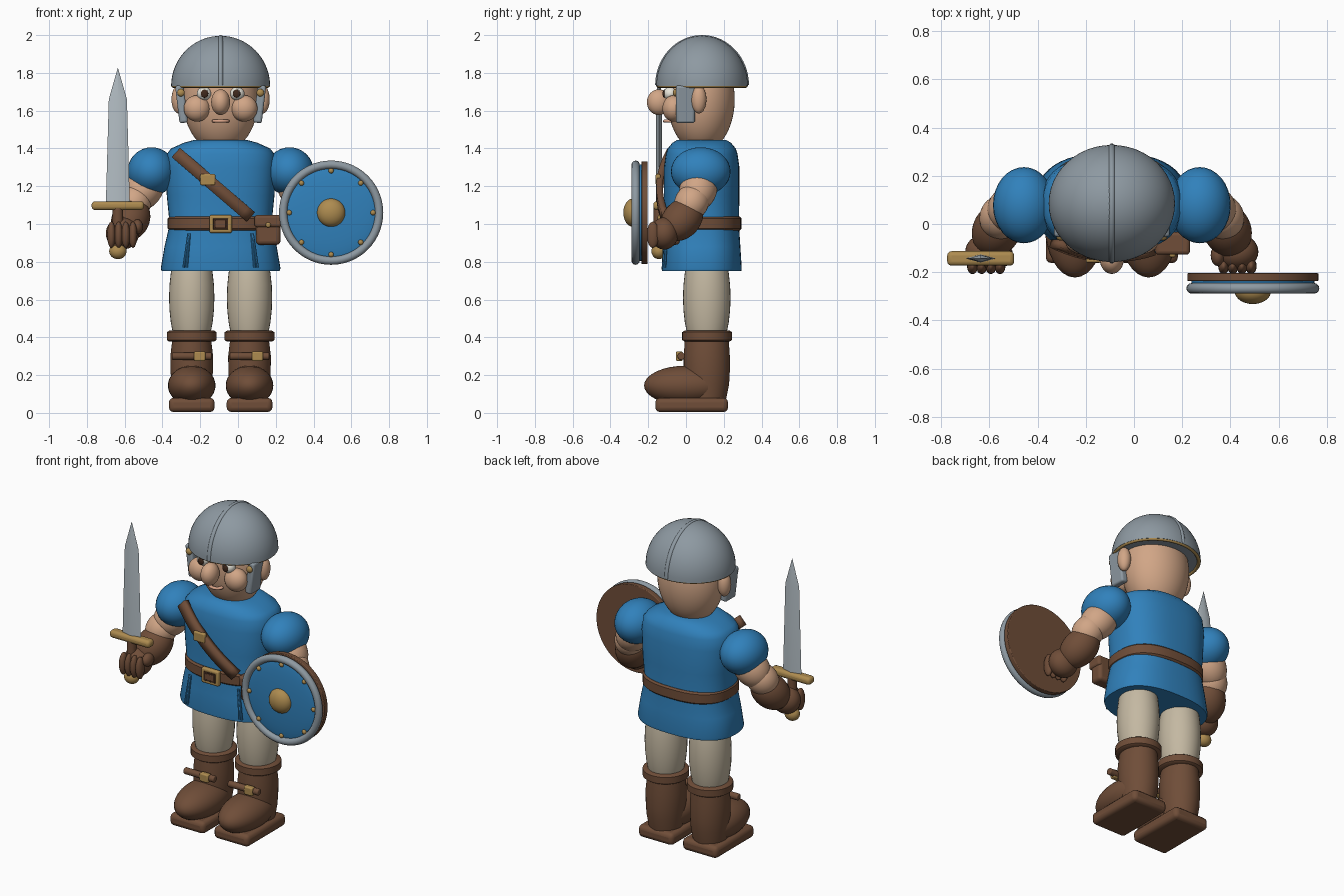
import bpy, bmesh, math
from mathutils import Vector

if "Cube" in bpy.data.objects:
    bpy.data.objects.remove(bpy.data.objects["Cube"])

X0, Y0 = -0.092, 0.083  # middle of the figure


def material(name, rgb):
    m = bpy.data.materials.new(name)
    m.use_nodes = True
    m.diffuse_color = (*rgb, 1)
    m.node_tree.nodes["Principled BSDF"].inputs["Base Color"].default_value = (*rgb, 1)
    return m


BLUE = material("blue cloth", (0.03, 0.22, 0.5))
SKIN = material("skin", (0.64, 0.38, 0.24))
LEATHER = material("brown leather", (0.16, 0.075, 0.04))
TROUSER = material("beige wool", (0.55, 0.48, 0.36))
STEEL = material("grey steel", (0.27, 0.32, 0.36))
BLADE = material("bright steel", (0.45, 0.51, 0.55))
BRASS = material("brass", (0.42, 0.26, 0.08))
WHITE = material("eye white", (0.8, 0.78, 0.7))
DARK = material("dark brown", (0.05, 0.022, 0.012))
LIP = material("pale lip", (0.68, 0.36, 0.24))


def finish(o, name, mat):
    o.name = o.data.name = name
    o.data.materials.append(mat)
    bpy.ops.object.select_all(action="DESELECT")
    o.select_set(True)
    bpy.context.view_layer.objects.active = o
    bpy.ops.object.shade_smooth_by_angle(angle=math.radians(40))
    return o


def ball(name, loc, radii, mat, seg=32):
    bpy.ops.mesh.primitive_uv_sphere_add(segments=seg, ring_count=seg // 2, location=loc)
    o = bpy.context.object
    o.scale = radii
    return finish(o, name, mat)


def box(name, loc, dims, mat, bevel=0.01, rot=(0, 0, 0)):
    bpy.ops.mesh.primitive_cube_add(size=1, location=loc, rotation=rot)
    o = bpy.context.object
    o.scale = dims
    bpy.ops.object.transform_apply(location=False, rotation=False, scale=True)
    b = o.modifiers.new("rounding", "BEVEL")
    b.width, b.segments = bevel, 3
    return finish(o, name, mat)


def rod(name, p, q, r, mat, bevel=0.0, seg=32):
    p, q = Vector(p), Vector(q)
    bpy.ops.mesh.primitive_cylinder_add(vertices=seg, radius=r, depth=(q - p).length, location=(p + q) / 2)
    o = bpy.context.object
    o.rotation_euler = (q - p).to_track_quat("Z", "Y").to_euler()
    if bevel:
        b = o.modifiers.new("rounding", "BEVEL")
        b.width, b.segments, b.limit_method = bevel, 3, "ANGLE"
    return finish(o, name, mat)


def lump(name, p, q, r, mat):
    """Egg shape reaching from p to q, with extra roundness r."""
    p, q = Vector(p), Vector(q)
    o = ball(name, (p + q) / 2, (r, r, (q - p).length / 2 + r * 0.8), mat)
    o.rotation_euler = (q - p).to_track_quat("Z", "Y").to_euler()
    return o


def ring(name, loc, major, minor, mat, scale=(1, 1, 1), rot=(0, 0, 0)):
    bpy.ops.mesh.primitive_torus_add(major_radius=major, minor_radius=minor, major_segments=56,
                                     minor_segments=12, location=loc, rotation=rot)
    o = bpy.context.object
    o.scale = scale
    return finish(o, name, mat)


def loft(name, rings, mat, power=2.0, seg=48):
    """Skin closed rings given as (z, centre x, centre y, half width, half depth)."""
    bm = bmesh.new()
    rows = []
    for z, cx, cy, hx, hy in rings:
        row = []
        for i in range(seg):
            a = math.tau * i / seg
            c, s = math.cos(a), math.sin(a)
            row.append(bm.verts.new((cx + hx * math.copysign(abs(c) ** (2 / power), c),
                                     cy + hy * math.copysign(abs(s) ** (2 / power), s), z)))
        rows.append(row)
    for lo, hi in zip(rows, rows[1:]):
        for i in range(seg):
            j = (i + 1) % seg
            bm.faces.new((lo[i], lo[j], hi[j], hi[i]))
    bm.faces.new(rows[0][::-1])
    bm.faces.new(rows[-1])
    bmesh.ops.recalc_face_normals(bm, faces=bm.faces)
    me = bpy.data.meshes.new(name)
    bm.to_mesh(me)
    bm.free()
    o = bpy.data.objects.new(name, me)
    bpy.context.collection.objects.link(o)
    return finish(o, name, mat)


# Tunic and belt
tunic = [(0.75, 0.312, 0.21), (0.765, 0.317, 0.212), (0.88, 0.297, 0.205), (1.0, 0.27, 0.197), (1.15, 0.285, 0.2),
         (1.3, 0.292, 0.2), (1.37, 0.285, 0.19), (1.4, 0.262, 0.18), (1.43, 0.195, 0.155), (1.445, 0.14, 0.13)]
loft("tunic", [(z, X0, Y0, hx, hy) for z, hx, hy in tunic], BLUE, 2.5)
loft("belt", [(z, X0, Y0, 0.28 - d, 0.21 - d) for z, d in
              ((0.965, 0.01), (0.975, 0), (1.03, 0), (1.04, 0.01))], LEATHER, 2.5)
box("buckle_frame", (X0, -0.135, 1.0), (0.12, 0.03, 0.095), BRASS)
box("buckle_gap", (X0, -0.149, 1.0), (0.08, 0.008, 0.058), DARK, 0.003)
box("buckle_centre", (X0, -0.152, 1.0), (0.055, 0.008, 0.038), LEATHER, 0.003)
for s in (-1, 1):
    for k in (0, 0.016):
        rod("tunic_fold", (X0 + s * (0.165 + k * 0.3), -0.103, 0.95),
            (X0 + s * (0.18 + k), -0.112, 0.77), 0.007, BLUE, seg=8)

# Pouch
box("pouch", (0.16, -0.075, 0.96), (0.13, 0.085, 0.14), LEATHER, 0.02)
box("pouch_flap", (0.16, -0.08, 1.015), (0.145, 0.095, 0.065), LEATHER, 0.015)
ball("pouch_stud", (0.16, -0.13, 0.995), (0.014, 0.01, 0.014), BRASS, 16)

# Diagonal chest strap curving over the front
bm = bmesh.new()
rows = []
direction = Vector((0.39, 0, -0.355)).normalized()
across = Vector((-direction.z, 0, direction.x)) * 0.033
for i in range(13):
    t = i / 12
    x = -0.325 + 0.39 * t
    p = Vector((x, -0.14 + 1.1 * (x - X0) ** 2, 1.375 - 0.335 * t))
    rows.append((bm.verts.new(p + across), bm.verts.new(p - across)))
for a, b in zip(rows, rows[1:]):
    bm.faces.new((a[0], a[1], b[1], b[0]))
me = bpy.data.meshes.new("chest_strap")
bm.to_mesh(me)
bm.free()
strap = bpy.data.objects.new("chest_strap", me)
bpy.context.collection.objects.link(strap)
strap.modifiers.new("thickness", "SOLIDIFY").thickness = 0.034
strap.modifiers["thickness"].offset = 0
finish(strap, "chest_strap", LEATHER)
box("strap_buckle", (-0.16, -0.148, 1.235), (0.08, 0.025, 0.06), BRASS, 0.008)

# Head and face
ball("head", (X0, 0.08, 1.66), (0.2, 0.178, 0.28), SKIN, 48)
ball("nose", (X0, -0.145, 1.645), (0.05, 0.062, 0.068), SKIN)
ring("mouth", (X0, -0.083, 1.545), 0.032, 0.011, LIP, (1.1, 0.9, 0.8))
for s in (-1, 1):
    ball("cheek", (X0 + s * 0.125, -0.065, 1.612), (0.07, 0.06, 0.07), SKIN)
    ball("eye", (X0 + s * 0.088, -0.083, 1.69), (0.038, 0.036, 0.036), WHITE)
    ball("iris", (X0 + s * 0.085, -0.115, 1.69), (0.02, 0.009, 0.022), DARK, 16)
    ball("ear", (X0 + s * 0.222, 0.068, 1.66), (0.038, 0.04, 0.075), SKIN)
    box("cheek_guard", (X0 + s * 0.207, -0.003, 1.635), (0.045, 0.1, 0.2), STEEL, 0.012, (0, s * 0.12, 0))
    ball("guard_rivet", (X0 + s * 0.21, -0.055, 1.695), (0.02, 0.014, 0.02), BRASS, 16)

# Helmet
dome = [(1.73 + 0.266 * math.sin(a), X0, 0.085, 0.262 * math.cos(a), 0.243 * math.cos(a))
        for a in [math.pi / 2 * i / 18 * 0.995 for i in range(19)]]
loft("helmet", dome, STEEL)
ring("helmet_rim", (X0, 0.085, 1.732), 0.25, 0.011, BRASS, (1.0, 0.925, 1.0))
crest = bpy.data.curves.new("helmet_crest", "CURVE")
crest.dimensions = "3D"
crest.bevel_depth, crest.bevel_resolution = 0.014, 3
line = crest.splines.new("POLY")
line.points.add(32)
for i, pt in enumerate(line.points):
    a = math.pi * i / 32
    pt.co = (X0, 0.085 - 0.235 * math.cos(a), 1.735 + 0.252 * math.sin(a), 1)
crest_obj = bpy.data.objects.new("helmet_crest", crest)
bpy.context.collection.objects.link(crest_obj)
crest.materials.append(STEEL)

# Legs and boots
for s in (-1, 1):
    x = X0 + s * 0.153
    ball("trouser_leg", (x, 0.11, 0.61), (0.12, 0.126, 0.34), TROUSER)
    loft("boot_cuff", [(z, x, 0.112, 0.132 - d, 0.132 - d) for z, d in
                       ((0.378, 0.012), (0.386, 0), (0.427, 0), (0.435, 0.012))], LEATHER)
    shaft = [(0.06, 0.095, 0.1), (0.15, 0.108, 0.118), (0.22, 0.112, 0.122),
             (0.3, 0.113, 0.122), (0.36, 0.106, 0.118), (0.41, 0.1, 0.115)]
    loft("boot_shaft", [(z, x, 0.11, hx, hy) for z, hx, hy in shaft], LEATHER)
    ball("boot_foot", (x, 0.0, 0.145), (0.126, 0.222, 0.105), LEATHER)
    box("boot_sole", (x, 0.03, 0.042), (0.242, 0.385, 0.075), LEATHER, 0.025)
    rod("boot_strap", (x - 0.105, -0.025, 0.3), (x + 0.105, -0.025, 0.3), 0.02, LEATHER, 0.006)
    box("boot_buckle", (x + 0.042, -0.035, 0.3), (0.06, 0.035, 0.052), BRASS, 0.008)

# Arms and gloved fists
for s in (-1, 1):
    def at(off, y, z):
        return (X0 + s * off, y, z)
    sleeve = ball("sleeve", at(0.365, 0.078, 1.278), (0.128, 0.158, 0.128), BLUE)
    lump("upper_arm", at(0.38, 0.075, 1.22), at(0.435, 0.055, 1.15), 0.1, SKIN)
    lump("elbow", at(0.445, 0.045, 1.14), at(0.47, 0.015, 1.09), 0.09, SKIN)
    lump("gauntlet", at(0.458, 0.01, 1.06), at(0.495, -0.055, 0.99), 0.1, LEATHER)
    ball("fist", at(0.52, -0.115, 0.95), (0.088, 0.075, 0.085), LEATHER)
    for i in range(4):
        ball("finger", at(0.464 + i * 0.038, -0.175, 0.943), (0.023, 0.033, 0.07), LEATHER, 16)
    ball("thumb", at(0.44, -0.13, 0.985), (0.03, 0.045, 0.04), LEATHER, 16)

# Sword
SX, SY = -0.636, -0.143
loft("blade", [(1.09, SX, SY, 0.064, 0.017), (1.66, SX, SY, 0.048, 0.015),
               (1.825, SX, SY, 0.001, 0.001)], BLADE, seg=4)
box("sword_guard", (SX, SY, 1.097), (0.278, 0.06, 0.046), BRASS, 0.018)
rod("sword_grip", (SX, SY, 0.86), (SX, SY, 1.09), 0.028, LEATHER)
ball("pommel", (SX, SY, 0.856), (0.046, 0.04, 0.042), BRASS)

# Round shield
CX, CZ = 0.493, 1.06
rod("shield_back", (CX, -0.236, CZ), (CX, -0.204, CZ), 0.272, LEATHER, 0.004, 64)
rod("shield_core", (CX, -0.262, CZ), (CX, -0.23, CZ), 0.255, BLUE, 0, 64)
ball("shield_face", (CX, -0.257, CZ), (0.255, 0.03, 0.255), BLUE, 48)
ring("shield_rim", (CX, -0.267, CZ), 0.254, 0.022, STEEL, rot=(math.pi / 2, 0, 0))
ball("shield_boss", (CX, -0.28, CZ), (0.075, 0.052, 0.075), BRASS)
for i in range(8):
    a = math.tau * i / 8
    ball("shield_rivet", (CX + 0.222 * math.cos(a), -0.274, CZ + 0.222 * math.sin(a)),
         (0.014, 0.012, 0.014), BRASS, 16)
